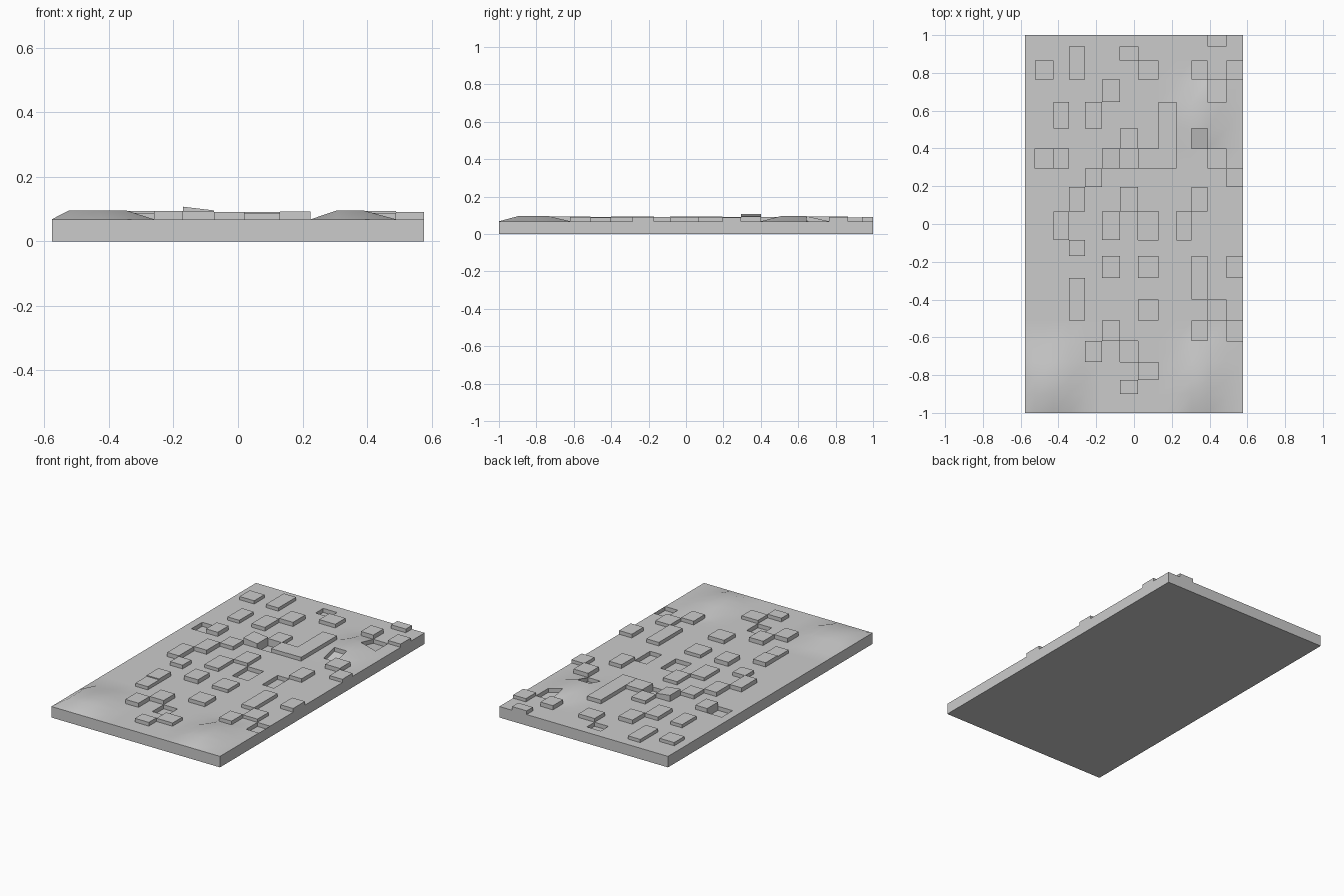
import bpy, bmesh

if "Cube" in bpy.data.objects:
    bpy.data.objects.remove(bpy.data.objects["Cube"])

BASE = 0.068
XS = [-.577, -.525, -.425, -.345, -.26, -.17, -.075, .02, .13, .225, .305, .39, .49, .577]
YS = [-1, -.90, -.825, -.73, -.62, -.51, -.40, -.285, -.17, -.085, .065, .195,
      .295, .40, .505, .645, .765, .865, .94, 1]

# gentle plateaus: (first x node, last x node, first y node, last y node)
HILLS = [(1, 3, 1, 3), (10, 11, 1, 3), (10, 11, 14, 15)]

# raised stones as (column, row)
RAISED = [(1, 16), (7, 16), (10, 16), (12, 16), (11, 18), (5, 15), (2, 14), (4, 14),
          (2, 12), (6, 13), (7, 12), (11, 12), (12, 11), (4, 11), (3, 10),
          (6, 10), (10, 10), (2, 9), (5, 9), (3, 8), (5, 7), (7, 7), (12, 7),
          (3, 6), (3, 5), (7, 5), (5, 4), (11, 5), (10, 4), (4, 3), (7, 2), (6, 1)]
# sunken stones
SUNKEN = [(6, 17), (11, 15), (1, 12), (6, 12), (10, 13), (7, 9), (9, 9), (12, 4), (6, 3)]


def height(i, j):
    for a, b, c, d in HILLS:
        if a <= i <= b and c <= j <= d:
            return BASE + .027
    return BASE


bm = bmesh.new()
# top surface grid
v = [[bm.verts.new((x, y, height(i, j))) for j, y in enumerate(YS)] for i, x in enumerate(XS)]
cell = {}
for i in range(len(XS) - 1):
    for j in range(len(YS) - 1):
        cell[i, j] = bm.faces.new((v[i][j], v[i + 1][j], v[i + 1][j + 1], v[i][j + 1]))

# side walls and underside
rim = [e for e in bm.edges if e.is_boundary]
ext = bmesh.ops.extrude_edge_only(bm, edges=rim)["geom"]
for g in ext:
    if isinstance(g, bmesh.types.BMVert):
        g.co.z = 0
bmesh.ops.contextual_create(bm, geom=[g for g in ext if isinstance(g, bmesh.types.BMEdge)])


def block(cells, dz, tilt=0):
    faces = [cell[c] for c in cells]
    out = bmesh.ops.extrude_face_region(bm, geom=faces)["geom"]
    verts = [g for g in out if isinstance(g, bmesh.types.BMVert)]
    left = min(p.co.x for p in verts)
    for p in verts:
        p.co.z += dz - tilt * (p.co.x - left)
    bmesh.ops.delete(bm, geom=[f for f in faces if f.is_valid], context='FACES_ONLY')


# stones
for k, c in enumerate(RAISED):
    block([c], .020 + .003 * (k % 3))
for c in SUNKEN:
    block([c], -.025)
# longer stones
block([(3, 16), (3, 17)], .020)
block([(8, 12), (8, 13), (8, 14)], .024)
block([(10, 6), (10, 7)], .022)
# tallest, tilted stone
block([(5, 12)], .039, .12)

bmesh.ops.recalc_face_normals(bm, faces=bm.faces)
mesh = bpy.data.meshes.new("stone_slab")
bm.to_mesh(mesh)
bm.free()
slab = bpy.data.objects.new("stone_slab", mesh)
bpy.context.collection.objects.link(slab)
bpy.context.view_layer.objects.active = slab
slab.select_set(True)
bpy.ops.object.shade_smooth_by_angle()
